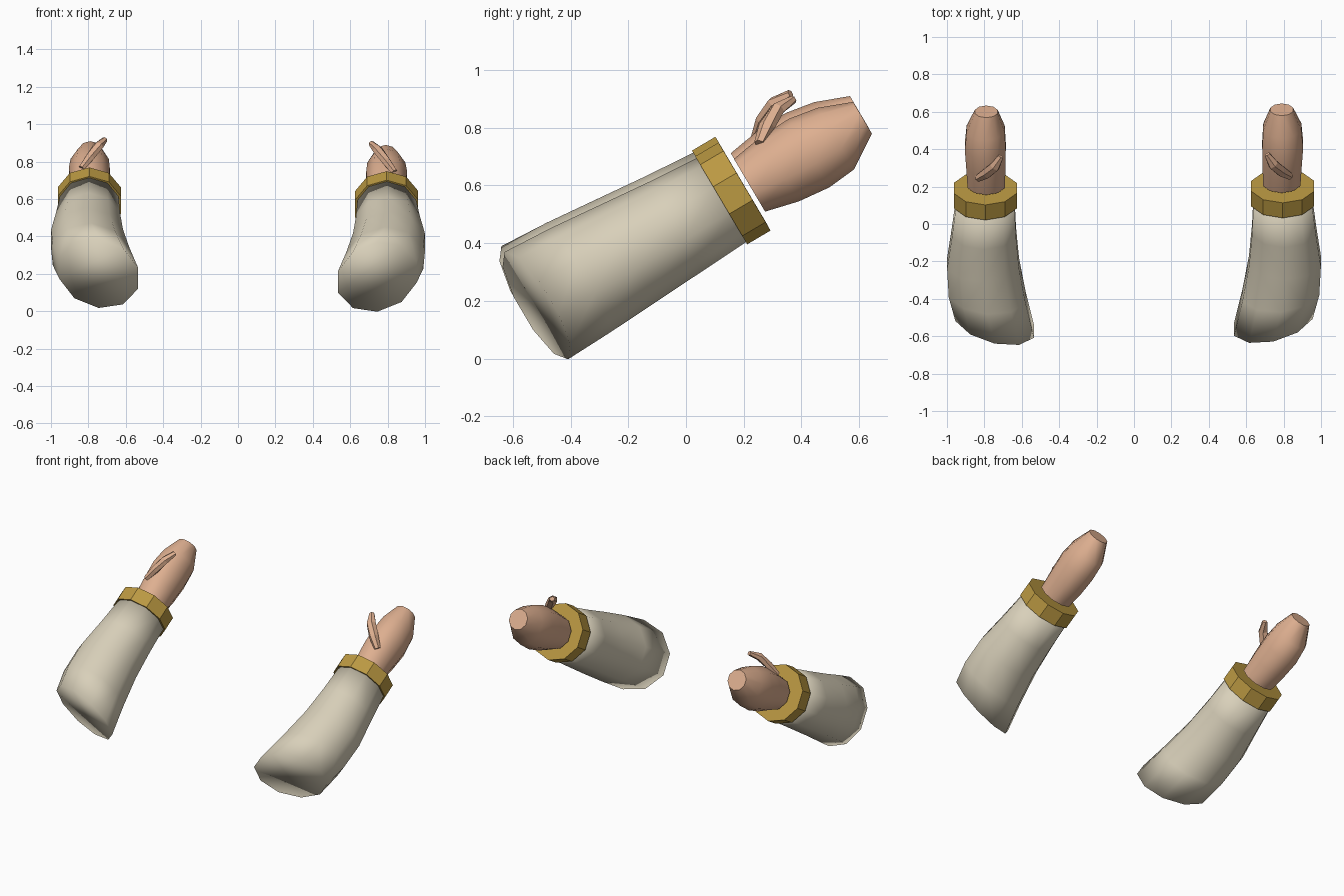
import bpy, bmesh, math
from mathutils import Vector

if "Cube" in bpy.data.objects:
    bpy.data.objects.remove(bpy.data.objects["Cube"])

SIDES = 10
AXIS = Vector((0, 0.861, 0.509))     # forearm direction
UP = Vector((0, -0.509, 0.861))      # across the forearm, upward
WRIST = Vector((0, 0.122, 0.548))    # rear centre of the cuff


def material(name, rgb):
    m = bpy.data.materials.new(name)
    m.diffuse_color = (*rgb, 1)
    m.use_nodes = True
    m.node_tree.nodes["Principled BSDF"].inputs["Base Color"].default_value = m.diffuse_color
    return m


CREAM = material("cream_cloth", (0.69, 0.63, 0.49))
GOLD = material("gold_trim", (0.50, 0.32, 0.055))
SKIN = material("skin", (0.73, 0.43, 0.28))


def arm_ring(t, cx, lift, a, b, tilt=0.0):
    """Oval section at distance t along the forearm; tilt slants the cut."""
    pts = []
    for k in range(SIDES):
        ang = math.pi / 2 + 2 * math.pi * k / SIDES
        c, s = math.cos(ang), math.sin(ang)
        pts.append(WRIST + Vector((cx + a * c, 0, 0)) + UP * (lift + b * s)
                   + AXIS * (t + tilt * c))
    return pts


def tube_rings(path, sizes, sides=6):
    """Sections square to a path of points."""
    rings = []
    for i, p in enumerate(path):
        d = (path[min(i + 1, len(path) - 1)] - path[max(i - 1, 0)]).normalized()
        u = d.cross(AXIS).normalized()
        v = d.cross(u)
        w, h = sizes[i]
        rings.append([p + u * w * math.cos(2 * math.pi * k / sides)
                      + v * h * math.sin(2 * math.pi * k / sides)
                      for k in range(sides)])
    return rings


def loft(name, rings, mat, side, angle=None):
    """Skin closed rings and cap both ends; side -1 gives the mirrored arm."""
    bm = bmesh.new()
    offset = Vector((0, 0, 0)) if side > 0 else Vector((0, -0.011, 0.02))
    rows = [[bm.verts.new(Vector((p.x * side, p.y, p.z)) + offset) for p in r]
            for r in rings]
    n = len(rows[0])
    for r0, r1 in zip(rows, rows[1:]):
        for k in range(n):
            bm.faces.new((r0[k], r0[(k + 1) % n], r1[(k + 1) % n], r1[k]))
    bm.faces.new(rows[0])
    bm.faces.new(rows[-1])
    bmesh.ops.recalc_face_normals(bm, faces=bm.faces)
    me = bpy.data.meshes.new(name)
    bm.to_mesh(me)
    bm.free()
    me.materials.append(mat)
    ob = bpy.data.objects.new(name, me)
    bpy.context.collection.objects.link(ob)
    if angle:
        bpy.ops.object.select_all(action='DESELECT')
        ob.select_set(True)
        bpy.context.view_layer.objects.active = ob
        bpy.ops.object.shade_smooth_by_angle(angle=math.radians(angle))


for side, label in ((1, "right"), (-1, "left")):
    # Sleeve: widens and bends inward, with a slanted open-looking end
    loft("sleeve_" + label, [
        arm_ring(-0.737, 0.745, 0.012, 0.221, 0.216, 0.055),
        arm_ring(-0.56, 0.785, 0.010, 0.216, 0.208, 0.02),
        arm_ring(-0.37, 0.807, 0.006, 0.202, 0.194),
        arm_ring(-0.18, 0.802, 0.002, 0.180, 0.180),
        arm_ring(0.01, 0.795, 0.0, 0.164, 0.168),
    ], CREAM, side, 120)

    # Cuff: faceted band
    loft("cuff_" + label, [
        arm_ring(0.0, 0.795, 0, 0.177, 0.177),
        arm_ring(0.094, 0.795, 0, 0.177, 0.177),
    ], GOLD, side)

    # Hand: tapered mitten shape with a flat tip
    loft("hand_" + label, [
        arm_ring(0.111, 0.790, -0.005, 0.105, 0.106),
        arm_ring(0.23, 0.792, -0.010, 0.110, 0.130),
        arm_ring(0.345, 0.795, -0.014, 0.115, 0.138),
        arm_ring(0.45, 0.793, -0.018, 0.107, 0.124),
        arm_ring(0.567, 0.790, -0.003, 0.064, 0.064),
    ], SKIN, side, 50)

    # Thumb: small bent finger crossing over the top of the hand
    path = [Vector(p) for p in ((0.835, 0.255, 0.745), (0.79, 0.280, 0.805),
                                (0.745, 0.318, 0.865), (0.712, 0.373, 0.898))]
    loft("thumb_" + label, tube_rings(path, ((0.018, 0.02), (0.024, 0.03),
                                             (0.024, 0.03), (0.014, 0.016))),
         SKIN, side)
